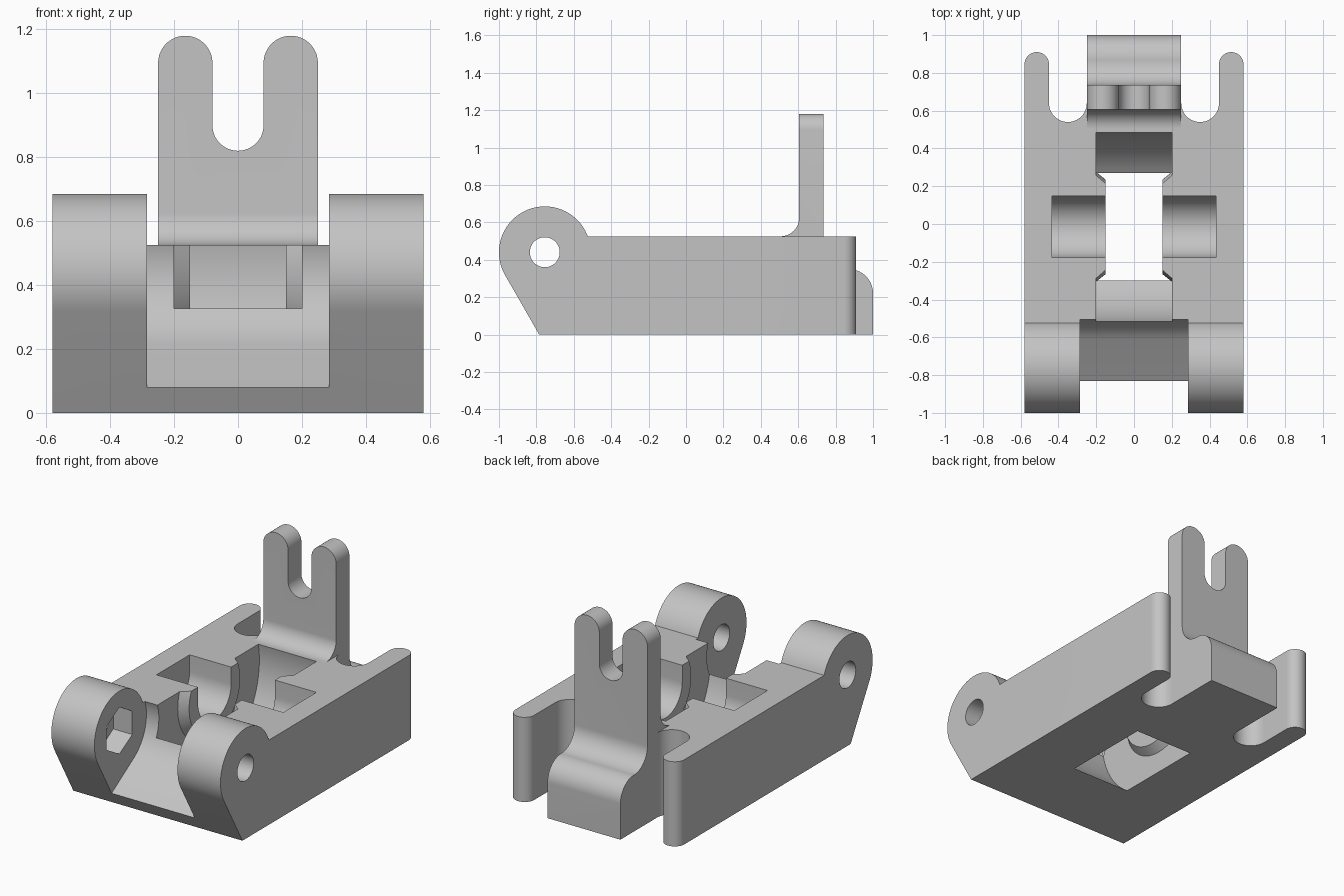
import bpy, bmesh, math
from mathutils import Vector

if "Cube" in bpy.data.objects:
    bpy.data.objects.remove(bpy.data.objects["Cube"], do_unlink=True)

WIDTH, DECK = 0.58, 0.525          # half width and deck height of the base
PIN = (-0.755, 0.44)               # hinge pin centre (y, z)
AXLE = (-0.015, 0.423)             # wheel axle centre (y, z)

grey = bpy.data.materials.new("light_grey")
grey.use_nodes = True
grey.diffuse_color = (0.55, 0.55, 0.55, 1)
grey.node_tree.nodes["Principled BSDF"].inputs["Base Color"].default_value = grey.diffuse_color


def arc(centre, r, start, end, n=24):
    """Points on an arc, angles in degrees."""
    angles = [math.radians(start + (end - start) * i / n) for i in range(n + 1)]
    return [(centre[0] + r * math.cos(a), centre[1] + r * math.sin(a)) for a in angles]


def circle(centre, r, n=64, start=0):
    return arc(centre, r, start, start + 360, n)[:-1]


def place(axis, a, b, d):
    """Profile coordinates (a, b) at depth d along the given axis."""
    return {"x": (d, a, b), "y": (a, d, b), "z": (a, b, d)}[axis]


def loft(name, first, second, axis, lo, hi):
    """Solid between two matching outlines."""
    bm = bmesh.new()
    rings = [[bm.verts.new(place(axis, a, b, d)) for a, b in pts]
             for pts, d in ((first, lo), (second, hi))]
    for ring in rings:
        bm.faces.new(ring)
    n = len(first)
    for i in range(n):
        j = (i + 1) % n
        bm.faces.new((rings[0][i], rings[0][j], rings[1][j], rings[1][i]))
    bmesh.ops.recalc_face_normals(bm, faces=bm.faces)
    mesh = bpy.data.meshes.new(name)
    bm.to_mesh(mesh)
    bm.free()
    mesh.materials.append(grey)
    obj = bpy.data.objects.new(name, mesh)
    bpy.context.collection.objects.link(obj)
    return obj


def prism(name, pts, axis, lo, hi):
    return loft(name, pts, pts, axis, lo, hi)


def boolean(obj, tool, operation="DIFFERENCE"):
    """Apply a boolean and discard its tool."""
    mod = obj.modifiers.new("cut", "BOOLEAN")
    mod.operation, mod.solver, mod.object = operation, "EXACT", tool
    bpy.context.view_layer.update()
    result = obj.evaluated_get(bpy.context.evaluated_depsgraph_get())
    mesh = bpy.data.meshes.new_from_object(result)
    obj.modifiers.remove(mod)
    obj.data = mesh
    bpy.data.objects.remove(tool, do_unlink=True)


def mirrored(half):
    """Close a right-hand outline with its mirror image."""
    return half + [(-a, b) for a, b in reversed(half)]


# Base: side profile with round hinge knuckles
side = [(0.95, 0), (0.95, DECK)] + arc(PIN, 0.245, 20.3, 209.8, 48) + [(-0.785, 0)]
base = prism("base", side, "x", -WIDTH, WIDTH)

# Plan outline: round-ended rear arms beside the slots
plan = [(0.7, -1.2), (0.7, 0.5), (WIDTH, 0.5)]
plan = [(WIDTH, -1.2)] + arc((0.515, 0.845), 0.065, 0, 180)
plan += arc((0.35, 0.64), 0.1, 0, -180)
boolean(base, prism("plan", mirrored(plan), "z", -0.2, 1), "INTERSECT")

# Gap between the knuckles: sloped floor running into a round back
slope = Vector((math.cos(math.radians(32)), math.sin(math.radians(32))))
gap = arc(PIN, 0.265, -58, 90)
start = Vector(gap[0]) - 0.7 * slope
gap = [tuple(start)] + gap + [(PIN[0], 0.9), (start.x, 0.9)]
boolean(base, prism("gap", gap, "x", -0.285, 0.285))

# Pin hole through both knuckles, hexagonal nut recess inside one
boolean(base, prism("pin_hole", circle(PIN, 0.08), "x", -0.7, 0.7))
boolean(base, prism("nut_recess", circle(PIN, 0.145, 6, 30), "x", -0.415, -0.2))

# Wheel well, leaving conical bosses on its cheeks
well = prism("wheel_well", circle(AXLE, 0.51, 96), "x", -0.2, 0.2)
for s in (-1, 1):
    boss = loft("boss", circle(AXLE, 0.25), circle(AXLE, 0.298), "x", s * 0.15, s * 0.21)
    boolean(well, boss)
boolean(base, well)

# Axle seat, open at the top
r = 0.1625
seat = arc(AXLE, r, 180, 360, 32) + [(AXLE[0] + r, 0.8), (AXLE[0] - r, 0.8)]
boolean(base, prism("axle_seat", seat, "x", -0.435, 0.435))

# Fork: upright plate with filleted foot and rounded rear tongue
foot = [(0.64, 0), (1.0, 0)] + arc((0.87, 0.22), 0.13, 0, 90)
foot += arc((0.865, 0.48), 0.13, 270, 180) + [(0.735, 1.18), (0.605, 1.18)]
foot += arc((0.505, 0.625), 0.1, 0, -90) + [(0.64, DECK)]
fork = prism("fork", foot, "x", -0.25, 0.25)

# Two round prongs with a round-bottomed notch
prongs = [(0.25, -0.1)] + arc((0.165, 1.095), 0.085, 0, 180)
prongs += arc((0, 0.9), 0.08, 0, -90, 12)[:-1]
outline = prongs + [(0, 0.82)] + [(-a, b) for a, b in reversed(prongs)]
boolean(fork, prism("prongs", outline, "y", 0.3, 1.2), "INTERSECT")

# Smooth rounds, sharp edges
bpy.ops.object.select_all(action="DESELECT")
for obj in (base, fork):
    obj.select_set(True)
    bpy.context.view_layer.objects.active = obj
bpy.ops.object.shade_smooth_by_angle(angle=math.radians(25))
